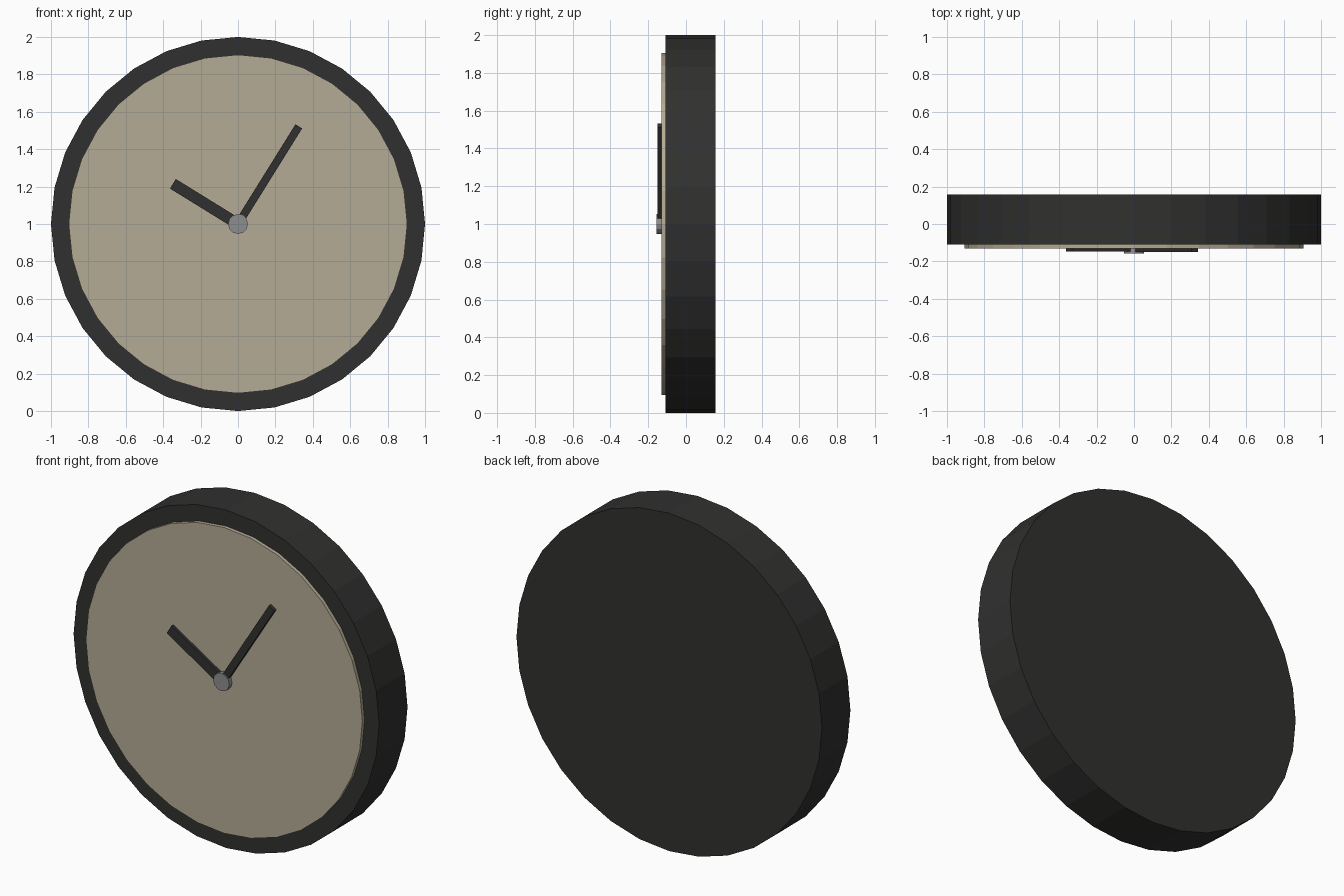
import bpy, math

if "Cube" in bpy.data.objects:
    bpy.data.objects.remove(bpy.data.objects["Cube"])

def material(name, rgb):
    m = bpy.data.materials.new(name)
    m.diffuse_color = (*rgb, 1)
    m.use_nodes = True
    m.node_tree.nodes["Principled BSDF"].inputs["Base Color"].default_value = m.diffuse_color
    return m

dark = material("dark_plastic", (0.03, 0.03, 0.029))
cream = material("cream", (0.46, 0.41, 0.30))
metal = material("grey_metal", (0.27, 0.27, 0.27))

def disc(name, radius, front, back, sides, mat):
    # Cylinder whose axis runs front to back
    bpy.ops.mesh.primitive_cylinder_add(
        vertices=sides, radius=radius, depth=back - front,
        location=(0, (front + back) / 2, 1), rotation=(math.pi / 2, 0, 0))
    ob = bpy.context.object
    ob.name = name
    ob.data.materials.append(mat)

def hand(name, tip_x, tip_z, width, front, back):
    # Flat bar from the centre to the tip
    length = math.hypot(tip_x, tip_z)
    bpy.ops.mesh.primitive_cube_add(
        size=1, location=(tip_x / 2, (front + back) / 2, 1 + tip_z / 2),
        rotation=(0, math.atan2(tip_x, tip_z), 0))
    ob = bpy.context.object
    ob.name = name
    ob.scale = (width, back - front, length)
    ob.data.materials.append(dark)

# Case and dial
disc("case", 1.0, -0.109, 0.157, 32, dark)
disc("dial", 0.905, -0.13, -0.10, 32, cream)

# Hands and centre cap
hand("hour_hand", -0.348, 0.215, 0.06, -0.148, -0.128)
hand("minute_hand", 0.325, 0.522, 0.042, -0.15, -0.128)
disc("centre_cap", 0.053, -0.157, -0.125, 12, metal)
